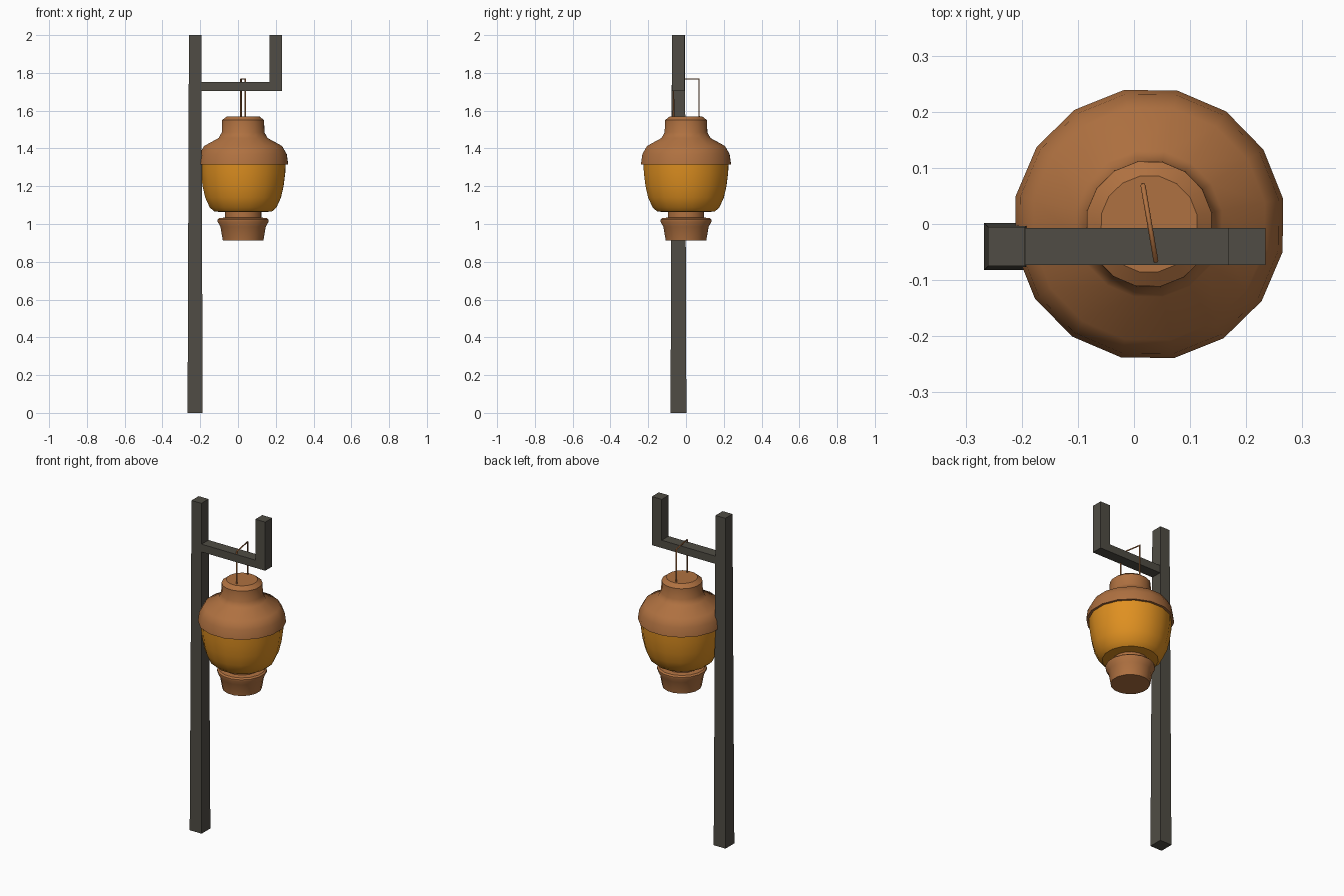
import bpy
import bmesh
import math

cube = bpy.data.objects.get("Cube")
if cube:
    bpy.data.objects.remove(cube, do_unlink=True)

SIDES = 16
PHASE = math.radians(10.6)
LANTERN_X = 0.027


def material(name, rgb):
    m = bpy.data.materials.new(name)
    m.use_nodes = True
    m.diffuse_color = (*rgb, 1)
    bsdf = m.node_tree.nodes["Principled BSDF"]
    bsdf.inputs["Base Color"].default_value = (*rgb, 1)
    bsdf.inputs["Roughness"].default_value = 0.8
    return m


copper = material("copper brown", (0.43, 0.165, 0.052))
amber = material("amber glass", (0.74, 0.28, 0.015))
iron = material("dark iron", (0.08, 0.073, 0.058))


def finish(name, bm, mat):
    bmesh.ops.recalc_face_normals(bm, faces=bm.faces)
    mesh = bpy.data.meshes.new(name)
    bm.to_mesh(mesh)
    bm.free()
    mesh.materials.append(mat)
    obj = bpy.data.objects.new(name, mesh)
    bpy.context.collection.objects.link(obj)
    return obj


def lathe(name, profile, mat):
    """Turn (radius, height) points into a closed, smooth-shaded round part."""
    bm = bmesh.new()
    rings = []
    for r, z in profile:
        angles = [PHASE + math.tau * i / SIDES for i in range(SIDES)]
        rings.append([bm.verts.new((r * math.cos(a), r * math.sin(a), z)) for a in angles])
    for low, high in zip(rings, rings[1:]):
        for i in range(SIDES):
            j = (i + 1) % SIDES
            bm.faces.new((low[i], low[j], high[j], high[i]))
    bm.faces.new(rings[0])
    bm.faces.new(rings[-1])
    obj = finish(name, bm, mat)
    obj.location.x = LANTERN_X
    bpy.ops.object.select_all(action="DESELECT")
    obj.select_set(True)
    bpy.context.view_layer.objects.active = obj
    bpy.ops.object.shade_smooth_by_angle(angle=math.radians(35))


def bar(name, low, high, mat, top_scale=1.0):
    """Square bar between two corners, optionally tapered towards the top."""
    bm = bmesh.new()
    bmesh.ops.create_cube(bm, size=1)
    for v in bm.verts:
        if v.co.z > 0:
            v.co.x *= top_scale
            v.co.y *= top_scale
        for k in range(3):
            v.co[k] = (low[k] + high[k]) / 2 + v.co[k] * (high[k] - low[k])
    finish(name, bm, mat)


# Stand: tapered post, cross arm and upturned end
bar("post", (-0.267, -0.082, 0), (-0.187, 0.002, 2), iron, 0.82)
bar("cross_arm", (-0.21, -0.073, 1.705), (0.168, -0.007, 1.752), iron)
bar("arm_upright", (0.168, -0.073, 1.705), (0.234, -0.007, 2), iron)

# Lantern: cap with neck, glowing bowl, flared foot
lathe("lantern_cap", [(0.22, 1.315), (0.243, 1.315), (0.235, 1.37), (0.21, 1.413),
                      (0.132, 1.455), (0.115, 1.485), (0.113, 1.55), (0.087, 1.57)], copper)
lathe("lantern_glass", [(0.09, 1.062), (0.155, 1.066), (0.18, 1.088), (0.204, 1.14),
                        (0.218, 1.2), (0.227, 1.27), (0.229, 1.32)], amber)
lathe("lantern_foot", [(0.109, 0.912), (0.122, 0.985), (0.137, 1.012), (0.137, 1.023),
                       (0.128, 1.031), (0.098, 1.034), (0.098, 1.07)], copper)

# Wire handle looping over the cross arm
curve = bpy.data.curves.new("wire_handle", "CURVE")
curve.dimensions = "3D"
curve.bevel_depth = 0.0045
curve.bevel_resolution = 1
curve.use_fill_caps = True
points = [(0.016, 0.069, 1.55), (0.016, 0.069, 1.768), (0.039, -0.066, 1.768), (0.039, -0.066, 1.55)]
spline = curve.splines.new("POLY")
spline.points.add(len(points) - 1)
for p, co in zip(spline.points, points):
    p.co = (*co, 1)
curve.materials.append(copper)
bpy.context.collection.objects.link(bpy.data.objects.new("wire_handle", curve))
